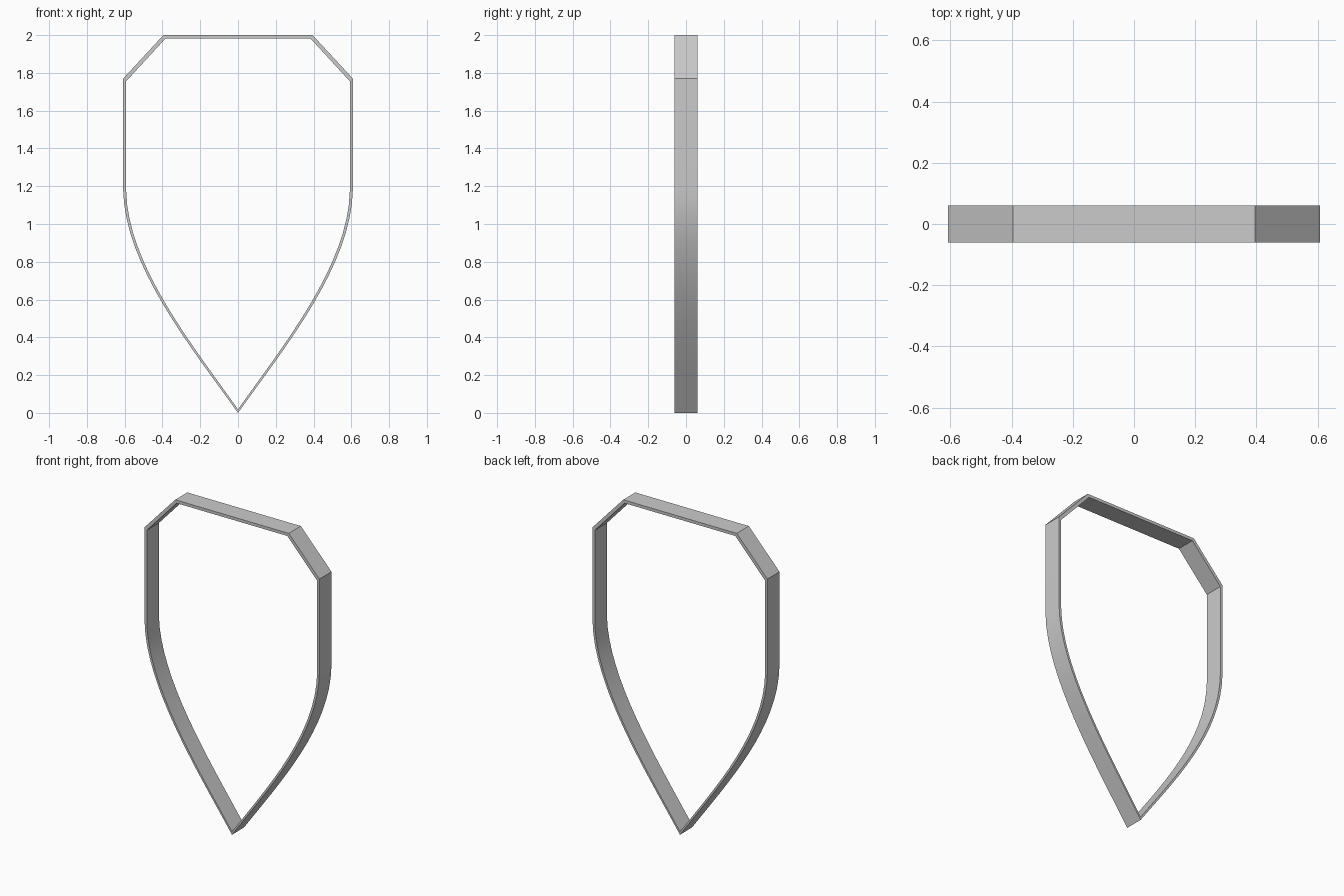
import bpy, bmesh, math
from mathutils import Vector
from mathutils.geometry import interpolate_bezier

if "Cube" in bpy.data.objects:
    bpy.data.objects.remove(bpy.data.objects["Cube"])

HALF_DEPTH = 0.06

# right half of the outline: flat top, clipped corner, straight side, curve to the tip
curve = interpolate_bezier(Vector((0.608, 1.18)), Vector((0.60, 0.78)),
                           Vector((0.25, 0.35)), Vector((0, 0)), 17)
right = [Vector((0.395, 2.0)), Vector((0.608, 1.77))] + [Vector(p[:2]) for p in curve]
# mirror to the left half, sharing the tip
outer = right + [Vector((-p.x, p.y)) for p in reversed(right[:-1])]
# the inner edge is the outline shrunk towards the middle
inner = [Vector((p.x * 0.974, 1 + (p.y - 1) * 0.981)) for p in outer]

# rim: a rectangular section swept round the outline
bm = bmesh.new()
rings = []
for loop, y in ((outer, -HALF_DEPTH), (outer, HALF_DEPTH),
                (inner, HALF_DEPTH), (inner, -HALF_DEPTH)):
    rings.append([bm.verts.new((p.x, y, p.y)) for p in loop])
n = len(outer)
for k in range(4):
    a, b = rings[k], rings[(k + 1) % 4]
    for i in range(n):
        j = (i + 1) % n
        bm.faces.new((a[i], a[j], b[j], b[i]))
bmesh.ops.recalc_face_normals(bm, faces=bm.faces[:])
mesh = bpy.data.meshes.new("shield_rim")
bm.to_mesh(mesh)
bm.free()

rim = bpy.data.objects.new("shield_rim", mesh)
bpy.context.collection.objects.link(rim)
metal = bpy.data.materials.new("light grey metal")
metal.diffuse_color = (0.6, 0.6, 0.6, 1)
metal.use_nodes = True
metal.node_tree.nodes["Principled BSDF"].inputs["Base Color"].default_value = metal.diffuse_color
mesh.materials.append(metal)

# smooth curve, sharp corners
bpy.context.view_layer.objects.active = rim
rim.select_set(True)
bpy.ops.object.shade_smooth_by_angle(angle=math.radians(25))
